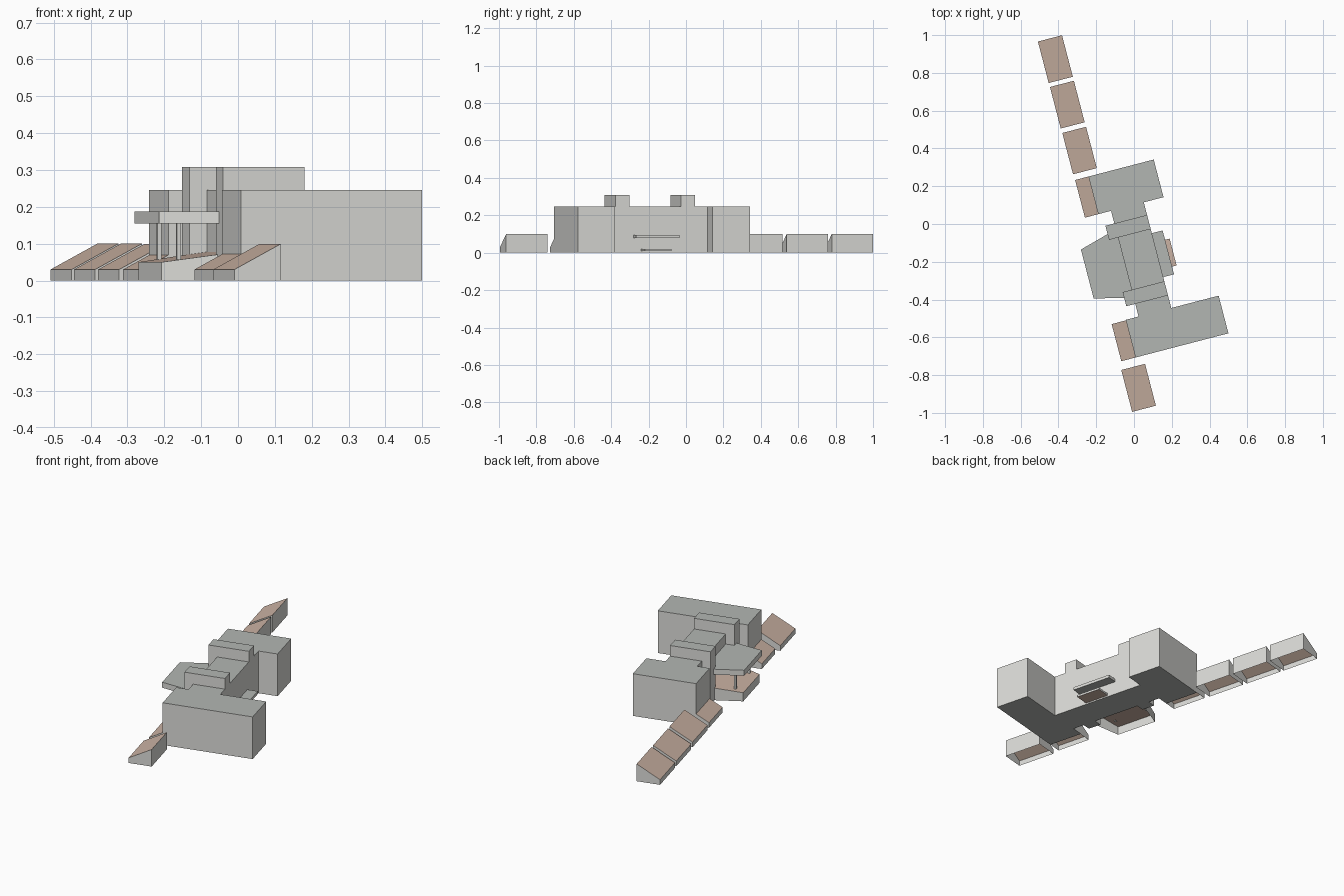
import bpy, bmesh
from mathutils import Matrix
from math import radians

if "Cube" in bpy.data.objects:
    bpy.data.objects.remove(bpy.data.objects["Cube"])

# Whole plan is turned on the site: local a = depth, b = length
TURN = Matrix.Rotation(radians(14.59), 4, 'Z')
MID = -0.191  # symmetry line of the building


def material(name, rgb):
    m = bpy.data.materials.new(name)
    m.diffuse_color = (*rgb, 1)
    m.use_nodes = True
    m.node_tree.nodes["Principled BSDF"].inputs["Base Color"].default_value = m.diffuse_color
    return m


WALL = material("wall_grey", (0.72, 0.72, 0.69))
ROOF = material("roof_grey", (0.45, 0.47, 0.45))
BROWN = material("brown_paving", (0.60, 0.45, 0.37))


def prism(name, outline, z0, z1, top=ROOF, bottom=True):
    """Extrude a plan outline; z1 is a number or a function of a (sloped top)."""
    height = z1 if callable(z1) else (lambda a: z1)
    bm = bmesh.new()
    low = [bm.verts.new((a, b, z0)) for a, b in outline]
    high = [bm.verts.new((a, b, height(a))) for a, b in outline]
    n = len(outline)
    cap = bm.faces.new(high)
    base = bm.faces.new(low[::-1])
    cap.material_index = base.material_index = 1
    for i in range(n):
        j = (i + 1) % n
        bm.faces.new((low[i], low[j], high[j], high[i]))
    bmesh.ops.recalc_face_normals(bm, faces=bm.faces)
    if not bottom:
        bmesh.ops.delete(bm, geom=[base], context='FACES_ONLY')
    bm.transform(TURN)
    me = bpy.data.meshes.new(name)
    bm.to_mesh(me)
    bm.free()
    me.materials.append(WALL)
    me.materials.append(top)
    ob = bpy.data.objects.new(name, me)
    bpy.context.collection.objects.link(ob)
    return ob


def rect(a0, a1, b0, b1):
    return [(a0, b0), (a1, b0), (a1, b1), (a0, b1)]


# Main building: mirrored halves with different wing depths
def half(side, wing_end):
    pts = [(-0.10, 0.143), (-0.149, 0.143), (-0.149, 0.22), (-0.10, 0.22),
           (-0.10, 0.289), (-0.17, 0.289), (-0.17, 0.495),
           (wing_end, 0.495), (wing_end, 0.289), (0.079, 0.289)]
    return [(a, MID + side * d) for a, d in pts]


prism("main_building", half(1, 0.187) + half(-1, 0.338)[::-1], 0, 0.246)

# Raised stair towers
for side, label in ((1, "north"), (-1, "south")):
    b0, b1 = sorted((MID + side * 0.143, MID + side * 0.22))
    prism(label + "_tower", rect(-0.149, 0.079, b0, b1), 0.246, 0.308)

# Garden side canopy and step
prism("rear_canopy", rect(0.079, 0.138, -0.311, -0.071), 0.078, 0.095)
prism("rear_step", rect(0.079, 0.163, -0.269, -0.122), 0.008, 0.02, BROWN)

# Entrance porch: roof slab, sloped base and columns
porch = [(-0.306, -0.06), (-0.306, -0.327), (-0.10, -0.379), (-0.10, -0.003)]
prism("porch_roof", porch, 0.155, 0.187)


def porch_slope(a):
    return 0.05 + (a + 0.297) * 0.14


base = [(-0.297, -0.07), (-0.297, -0.318), (-0.10, -0.365), (-0.10, -0.017)]
prism("porch_base", base, 0, porch_slope, BROWN, bottom=False)
for i, b in enumerate((-0.09, -0.30)):
    prism(f"porch_column_{i + 1}", rect(-0.251, -0.239, b - 0.006, b + 0.006),
          0.055, 0.155)

# Row of sloped earth banks, open underneath: low edge, high edge, b range
banks = [(-0.249, -0.117, 0.836, 1.063), (-0.248, -0.117, 0.587, 0.814),
         (-0.246, -0.116, 0.336, 0.562), (-0.243, -0.17, 0.098, 0.304),
         (-0.248, -0.17, -0.686, -0.483), (-0.260, -0.13, -0.960, -0.731)]
for i, (a0, a1, b0, b1) in enumerate(banks):
    prism(f"earth_bank_{i + 1}", rect(a0, a1, b0, b1), 0,
          lambda a, s=a0: 0.03 + (a - s) * 0.535, BROWN, bottom=False)
